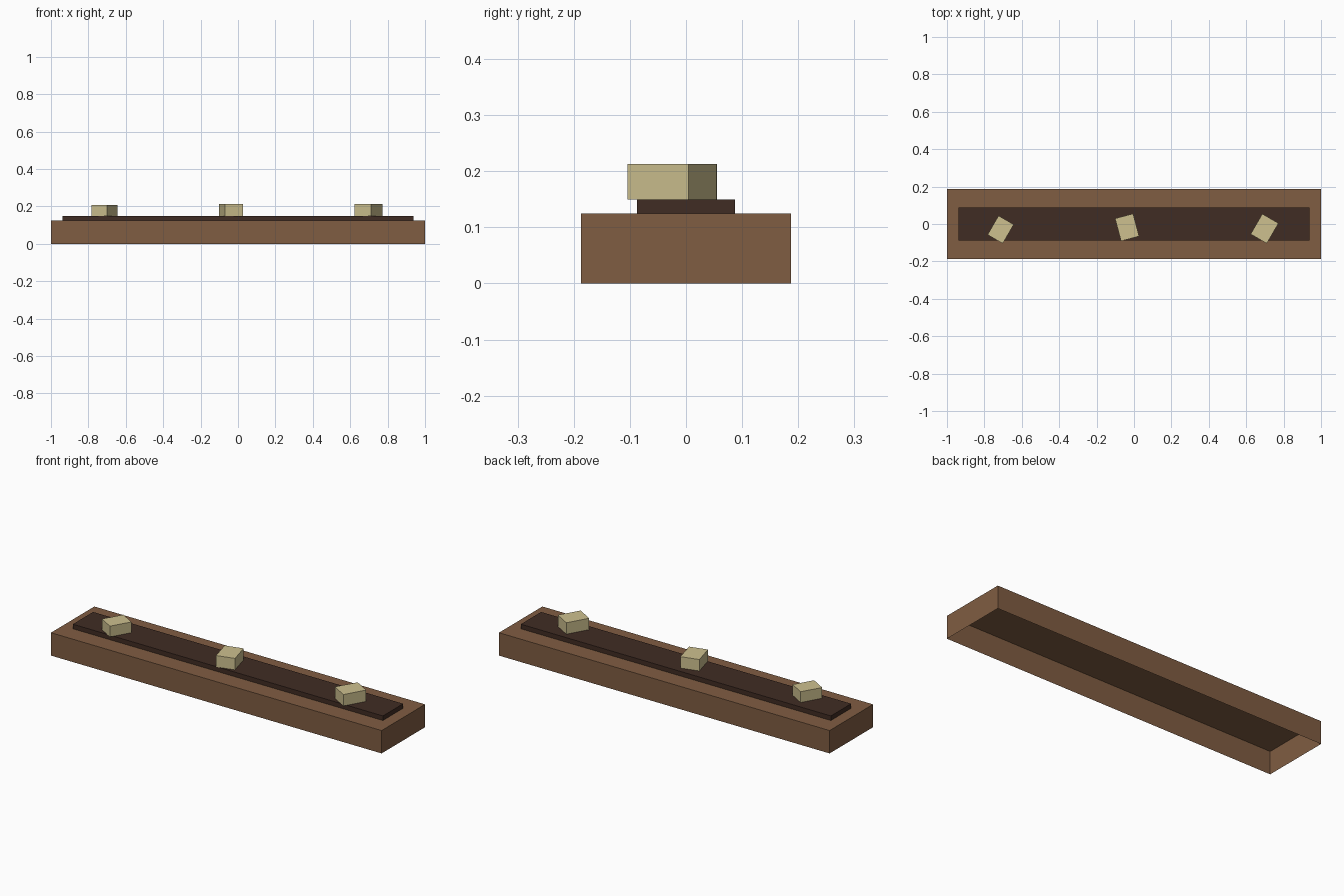
import bpy
import bmesh
from math import radians
from mathutils import Matrix, Vector

if "Cube" in bpy.data.objects:
    bpy.data.objects.remove(bpy.data.objects["Cube"], do_unlink=True)


def make_material(name, rgb):
    """Flat material from display colour values, converted to linear."""
    linear = [((c / 255 + 0.055) / 1.055) ** 2.4 for c in rgb]
    mat = bpy.data.materials.new(name)
    mat.use_nodes = True
    mat.diffuse_color = (*linear, 1)
    mat.node_tree.nodes["Principled BSDF"].inputs["Base Color"].default_value = (*linear, 1)
    return mat


def open_box(name, size, location, mat, turn=0):
    """Box shell without a bottom face, standing on its location."""
    bm = bmesh.new()
    bmesh.ops.create_cube(bm, size=1)
    bmesh.ops.translate(bm, verts=bm.verts, vec=(0, 0, 0.5))
    bmesh.ops.scale(bm, verts=bm.verts, vec=size)
    bottom = [f for f in bm.faces if f.normal.z < -0.5]
    bmesh.ops.delete(bm, geom=bottom, context="FACES")
    bm.transform(Matrix.Rotation(radians(turn), 4, "Z"))
    mesh = bpy.data.meshes.new(name)
    bm.to_mesh(mesh)
    bm.free()
    mesh.materials.append(mat)
    obj = bpy.data.objects.new(name, mesh)
    obj.location = location
    bpy.context.scene.collection.objects.link(obj)
    return obj


wood = make_material("brown wood", (128, 93, 66))
soil = make_material("dark soil", (64, 44, 35))
cream = make_material("pale cream", (205, 192, 143))

# Hollow planter and the raised bed on top of it
base_height, bed_top = 0.125, 0.15
open_box("planter_base", (2, 0.375, base_height), (0, 0, 0), wood)
open_box("soil_bed", (1.875, 0.175, bed_top - base_height), (0, 0, base_height), soil)

# Small turned blocks resting on the bed
block_size = Vector((0.1, 0.125, 0.0625))
for name, x, y, turn, scale in (
    ("right_block", -0.713, -0.03, -30, 0.94),
    ("middle_block", -0.037, -0.018, 15, 1),
    ("left_block", 0.698, -0.025, -30, 1),
):
    open_box(name, block_size * scale, (x, y, bed_top), cream, turn)
